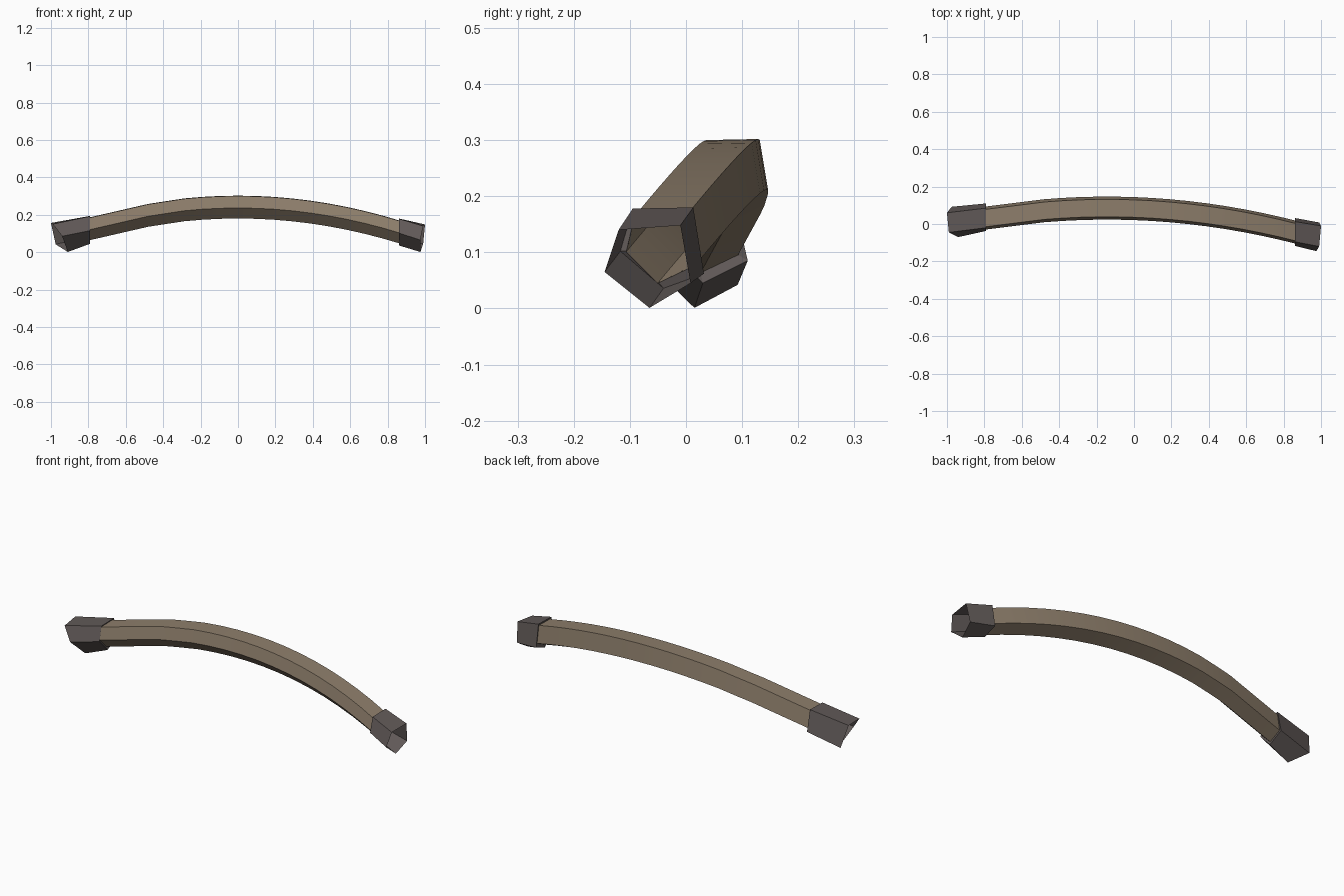
import bpy
import bmesh
import math

if "Cube" in bpy.data.objects:
    bpy.data.objects.remove(bpy.data.objects["Cube"])


def material(name, rgb):
    m = bpy.data.materials.new(name)
    m.diffuse_color = (*rgb, 1)
    m.use_nodes = True
    m.node_tree.nodes["Principled BSDF"].inputs["Base Color"].default_value = m.diffuse_color
    return m


def loft(name, rings, mat):
    """Skin a row of five-point rings, leaving both ends open."""
    bm = bmesh.new()
    rows = [[bm.verts.new(p) for p in ring] for ring in rings]
    for a, b in zip(rows, rows[1:]):
        n = len(a)
        for i in range(n):
            j = (i + 1) % n
            bm.faces.new((a[i], a[j], b[j], b[i]))
    bmesh.ops.recalc_face_normals(bm, faces=bm.faces)
    # keep the normals pointing away from the axis
    if bm.calc_volume(signed=True) < 0:
        bmesh.ops.reverse_faces(bm, faces=bm.faces)
    mesh = bpy.data.meshes.new(name)
    bm.to_mesh(mesh)
    bm.free()
    mesh.materials.append(mat)
    obj = bpy.data.objects.new(name, mesh)
    bpy.context.collection.objects.link(obj)
    return obj


tan = material("tan", (0.27, 0.21, 0.148))
grey = material("warm dark grey", (0.118, 0.1, 0.096))

# Pentagon cross-section as (y, z) offsets: front top, back top, back, bottom, front
SECTION = [(-.047, .060), (.046, .062), (.061, -.028), (-.006, -.060), (-.062, -.004)]


def bar_ring(x):
    y = .083 - .1264 * x * x - .0366 * x
    if x < -.48:
        z = .240 - .044 + (x + .48) * .23
    else:
        z = .240 - .1785 * x * x - (.003 if x < -.3 else 0)
    return [(x, y + dy, z + dz) for dy, dz in SECTION]


# Curved hollow bar: one straight length at the left, then an even arch
xs = [-.80, -.48] + [-.48 + 1.35 * i / 14 for i in range(1, 15)]
bar = loft("curved_bar", [bar_ring(x) for x in xs], tan)
bpy.context.view_layer.objects.active = bar
bar.select_set(True)
bpy.ops.object.shade_smooth_by_angle(angle=math.radians(30))

# End sleeves: a lip on the bar, the wide inner ring, then the slanted open mouth
left_inner = [(-.79, -.020, .192), (-.79, .085, .194), (-.79, .110, .085),
              (-.79, .030, .045), (-.79, -.037, .115)]
left_mouth = [(-.99, -.045, .150), (-1.0, .060, .156), (-.975, .092, .042),
              (-.91, .015, .001), (-.94, -.070, .085)]
loft("left_sleeve", [bar_ring(-.795), left_inner, left_mouth], grey)

right_inner = [(.86, -.095, .178), (.86, .013, .180), (.86, .032, .062),
               (.86, -.040, .036), (.86, -.117, .102)]
right_mouth = [(.99, -.120, .140), (1.0, -.010, .148), (.99, .008, .045),
               (.975, -.065, .001), (.975, -.145, .065)]
loft("right_sleeve", [bar_ring(.865), right_inner, right_mouth], grey)
